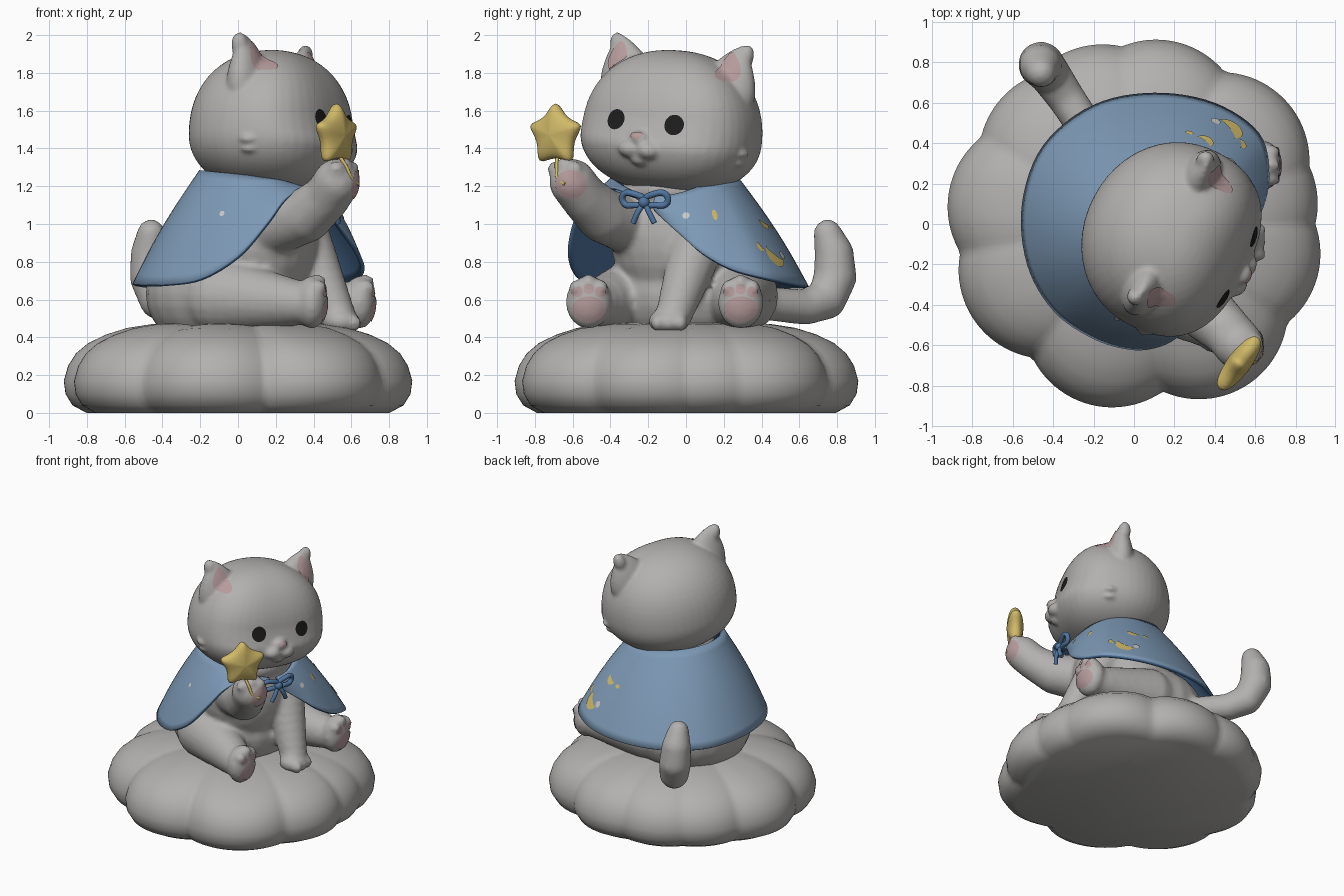
import bpy, bmesh, math
from math import sin, cos, pi, radians
from mathutils import Vector as V, Matrix as Mx
from mathutils.bvhtree import BVHTree

if "Cube" in bpy.data.objects:
    bpy.data.objects.remove(bpy.data.objects["Cube"])


def material(name, r, g, b):
    m = bpy.data.materials.new(name)
    m.diffuse_color = (r, g, b, 1)
    m.use_nodes = True
    m.node_tree.nodes["Principled BSDF"].inputs["Base Color"].default_value = m.diffuse_color
    return m


GREY = material("soft_grey", 0.45, 0.44, 0.43)
BLUE = material("cape_blue", 0.205, 0.32, 0.465)
DEEP = material("deep_blue", 0.08, 0.18, 0.35)
GOLD = material("gold", 0.64, 0.49, 0.14)
PINK = material("pink", 0.47, 0.33, 0.33)
BLACK = material("black", 0.012, 0.012, 0.012)
PALE = material("pale_spot", 0.58, 0.58, 0.58)


def finish(name, bm, *mats, angle=180):
    me = bpy.data.meshes.new(name)
    bm.to_mesh(me)
    bm.free()
    for m in mats:
        me.materials.append(m)
    for p in me.polygons:
        p.use_smooth = True
    if angle < 180:
        me.set_sharp_from_angle(angle=radians(angle))
    ob = bpy.data.objects.new(name, me)
    bpy.context.collection.objects.link(ob)
    return ob


def fuse(ob, voxel, steps):
    r = ob.modifiers.new("Fuse", 'REMESH')
    r.mode, r.voxel_size, r.use_smooth_shade = 'VOXEL', voxel, True
    s = ob.modifiers.new("Soften", 'SMOOTH')
    s.factor, s.iterations = 0.5, steps


def blob(bm, c, rad, mat=Mx(), shape=None, seg=24):
    """Ellipsoid, optionally reshaped by a function on the unit sphere."""
    vs = bmesh.ops.create_uvsphere(bm, u_segments=seg, v_segments=seg * 2 // 3, radius=1)['verts']
    for v in vs:
        p = shape(v.co) if shape else v.co
        v.co = mat @ (V(c) + V((p.x * rad[0], p.y * rad[1], p.z * rad[2])))


def limb(bm, pts):
    """Chain of spheres along (x, y, z, radius) points."""
    for a, b in zip(pts, pts[1:]):
        for k in range(9):
            q = [a[i] + (b[i] - a[i]) * k / 8 for i in range(4)]
            blob(bm, q[:3], [q[3]] * 3, seg=16)


def skin(bm, rows, closed):
    """Quads between rows of points."""
    g = [[bm.verts.new(p) for p in row] for row in rows]
    n = len(g[0])
    for a, b in zip(g, g[1:]):
        for i in range(n if closed else n - 1):
            j = (i + 1) % n
            bm.faces.new((a[i], b[i], b[j], a[j]))
    return g


def tube(name, pts, radius, mat, cyclic=False):
    cu = bpy.data.curves.new(name, 'CURVE')
    cu.dimensions, cu.bevel_depth, cu.bevel_resolution = '3D', radius, 3
    cu.use_fill_caps = True
    sp = cu.splines.new('BEZIER')
    sp.bezier_points.add(len(pts) - 1)
    for bp, p in zip(sp.bezier_points, pts):
        bp.co = p
        bp.handle_left_type = bp.handle_right_type = 'AUTO'
    sp.use_cyclic_u, sp.resolution_u = cyclic, 6
    cu.materials.append(mat)
    ob = bpy.data.objects.new(name, cu)
    bpy.context.collection.objects.link(ob)


# Cloud base: one lobed ring profile, creases fading to the middle
LOBES = [(77, .925), (36, .97), (12, .92), (-17, .945), (-53, .975), (-103, .92),
         (208, .925), (170, .93), (135, .905), (109, .915)]


def cloud_r(a):
    best = 0.7
    for deg, R in LOBES:
        d = a - radians(deg)
        q, c = 0.44, R - 0.44
        disc = q * q - (c * sin(d)) ** 2
        if cos(d) > 0 and disc > 0:
            best = max(best, c * cos(d) + math.sqrt(disc))
    return best


bm = bmesh.new()
rows = []
for s, z in [(.02, .48), (.3, .48), (.5, .47), (.64, .45), (.76, .415), (.86, .37), (.93, .315),
             (.975, .25), (1, .17), (.99, .1), (.95, .04), (.87, 0)]:
    row = []
    for k in range(180):
        a = 2 * pi * k / 180
        w = min(1, s * 1.1)
        R = cloud_r(a)
        r = s * (w * R + (1 - w) * .9)
        row.append((r * cos(a), r * sin(a), z * (1 - 0.6 * max(0, .92 - R) * s)))
    rows.append(row)
g = skin(bm, rows, True)
bm.faces.new(g[0])
bm.faces.new(g[-1][::-1])
finish("cloud_base", bm, GREY, angle=50)

# Body, legs, arms and tail fused into one soft form
bm = bmesh.new()
blob(bm, (-.05, .03, .63), (.44, .45, .34))
blob(bm, (.09, -.03, .93), (.34, .37, .40))
blob(bm, (.14, -.06, 1.18), (.28, .28, .14))
limb(bm, [(-.1, -.25, .62, .21), (.34, -.49, .58, .115)])
limb(bm, [(.12, .28, .62, .21), (.58, .29, .57, .115)])
limb(bm, [(.33, .08, .95, .155), (.52, -.06, .53, .1)])
blob(bm, (.545, -.09, .485), (.1, .11, .07))
limb(bm, [(.13, -.24, .98, .17), (.36, -.44, 1.045, .145), (.47, -.54, 1.14, .125), (.52, -.6, 1.22, .125)])
limb(bm, [(-.2, .42, .58, .09), (-.34, .63, .56, .095), (-.42, .745, .6, .105), (-.46, .79, .72, .115),
          (-.465, .785, .84, .105), (-.46, .75, .95, .075)])
for fx, fy in ((.39, -.515), (.645, .29)):
    blob(bm, (fx, fy, .585), (.085, .122, .14))
    for t in (-1, 0, 1):
        blob(bm, (fx + .03, fy + t * .065, .69 - abs(t) * .03), (.05, .04, .045), seg=12)
for t in (-1, 0, 1):
    blob(bm, (.61, -.09 + t * .06, .475), (.045, .038, .045), seg=12)
    blob(bm, (.56 + t * .04, -.64 + t * .05, 1.31 - abs(t) * .02), (.045, .045, .045), seg=12)
body = finish("body", bm, GREY)
fuse(body, .017, 6)

# Head with ears and muzzle, in its own turned frame (x forward, y side)
H = Mx.Translation((.19, -.07, 1.47)) @ Mx.Rotation(radians(-27), 4, 'Z') @ Mx.Rotation(radians(-5), 4, 'X')


def skull(p):
    e = 2.6 if p.x > 0 else 2.05
    h = (abs(p.x) ** e + abs(p.y) ** e) ** (1 / e)
    q = p / (h ** 2.2 + abs(p.z) ** 2.2) ** (1 / 2.2)
    front = .385 - .02 * max(-1, min(1, q.z * 6))
    return V((q.x * (front if q.x > 0 else .44), q.y * .48, q.z * (.45 if q.z > 0 else .31)))


def ear_shape(p):
    if p.z <= 0:
        return p
    r = max(1e-6, math.hypot(p.x, p.y))
    k = (1 - p.z ** 1.7) ** .9 / r if r > 1e-5 else 0
    return V((p.x * k, p.y * k, p.z))


bm = bmesh.new()
blob(bm, (0, 0, 0), (1, 1, 1), H, skull, 48)
for s in (-1, 1):
    E = H @ Mx.Translation((-.015, s * .295, .25)) @ Mx.Rotation(radians(-s * 15), 4, 'X')
    blob(bm, (0, 0, 0), (.1, .16, .27), E, ear_shape, 32)
    blob(bm, (-.015, s * .03, .21), (.045, .045, .07), E)
    blob(bm, (.375, s * .052, -.075), (.065, .07, .05), H)
    for z, y in ((-.06, .46), (-.11, .44)):
        blob(bm, (.08, s * y, z), (.05, .035, .022), H, seg=12)
blob(bm, (.35, 0, -.125), (.06, .055, .04), H)
blob(bm, (.385, 0, -.015), (.05, .055, .04), H)
head = finish("head", bm, GREY)
fuse(head, .013, 5)

# Cape lofted from neck ring to a hem that rises at the open front
HEM = [(.47, -.17, 1.07), (.56, -.05, .96), (.64, .08, .85), (.67, .25, .76), (.62, .45, .71), (.4, .6, .68),
       (.1, .65, .67), (-.2, .59, .67), (-.45, .39, .67), (-.555, .1, .68), (-.53, -.2, .68),
       (-.4, -.43, .68), (-.2, -.57, .71), (0, -.625, .83), (.15, -.6, 1.0), (.25, -.53, 1.13),
       (.36, -.4, 1.19), (.45, -.24, 1.12)]
P = [V(p) for p in HEM]
hem = []
for i in range(len(P) - 1):
    a, b, c, d = P[max(i - 1, 0)], P[i], P[i + 1], P[min(i + 2, len(P) - 1)]
    for k in range(6):
        t = k / 6
        hem.append(.5 * (2 * b + (c - a) * t + (2 * a - 5 * b + 4 * c - d) * t * t
                         + (3 * b - a - 3 * c + d) * t ** 3))
hem.append(P[-1])
rows = []
for r in range(13):
    t, row = r / 12, []
    for h in hem:
        a = math.atan2(h.y + .06, h.x - .13)
        out = V((cos(a), sin(a), 0))
        z = 1.25 - .1 * max(0, cos(a + .26)) ** 3 + .035 * max(0, -cos(a))
        neck = V((.13, -.06, z)) + out * .335
        row.append(neck.lerp(h, t) + out * .02 * sin(pi * t))
    rows.append(row)
bm = bmesh.new()
skin(bm, rows, False)
cape = finish("cape", bm, BLUE, DEEP)
so = cape.modifiers.new("Thickness", 'SOLIDIFY')
so.thickness, so.offset, so.material_offset, so.material_offset_rim = .022, -1, 1, 1

# Bow: two loops, two tails, a knot
B = Mx.Translation((.485, -.215, 1.115)) @ Mx.Rotation(radians(-20), 4, 'Z')
for s in (-1, 1):
    tube("bow_loop", [B @ V(p) for p in ((.01, 0, 0), (.02, s * .06, .045), (.01, s * .12, .04),
                                         (0, s * .12, -.005), (.01, s * .06, -.015))], .017, DEEP, True)
    tube("bow_tail", [B @ V(p) for p in ((.01, 0, 0), (.03, s * .03, -.05), (.025, s * .06, -.11))], .015, DEEP)
bm = bmesh.new()
blob(bm, (.02, 0, 0), (.03, .03, .03), B)
finish("bow_knot", bm, DEEP)

# Puffy star on a thin stem
S = Mx.Translation((.52, -.69, 1.47)) @ Mx(((.6, 0, .8, 0), (.8, 0, -.6, 0), (0, 1, 0, 0), (0, 0, 0, 1)))
bm = bmesh.new()
rows = []
for k, z in ((.02, .06), (.55, .052), (1, .028), (1, -.028), (.55, -.052), (.02, -.06)):
    rows.append([S @ V((k * R * cos(a), k * R * sin(a), z)) for R, a in
                 (((.215, .1)[i % 2], pi / 2 + i * pi / 5) for i in range(10))])
g = skin(bm, rows, True)
bm.faces.new(g[0])
bm.faces.new(g[-1][::-1])
bmesh.ops.recalc_face_normals(bm, faces=bm.faces)
star = finish("star", bm, GOLD)
star.modifiers.new("Round", 'SUBSURF').levels = 2
star.modifiers["Round"].render_levels = 2
tube("star_stem", [(.53, -.68, 1.37), (.575, -.685, 1.3), (.605, -.675, 1.235), (.635, -.64, 1.21)], .01, GOLD)

# Thin painted details laid onto the surfaces
bpy.context.view_layer.update()
deps = bpy.context.evaluated_depsgraph_get()
TREES = {o.name: BVHTree.FromObject(o, deps) for o in (body, head, cape)}


def disc(rx, ry, taper=0):
    return [[(rx * t * cos(a) * (1 - taper * sin(a)), ry * t * sin(a))
             for a in (2 * pi * k / 24 for k in range(25))] for t in (.001, .25, .5, .75, 1)]


def crescent(R, turn):
    ang = [radians(70 + 220 * k / 16) for k in range(17)]
    inner = [(R * (.25 * cos(a) + .75 * cos(ang[0])), R * sin(a)) for a in ang]
    outer = [(R * cos(a), R * sin(a)) for a in ang]
    c, s = cos(turn), sin(turn)
    return [[(x * c - y * s, x * s + y * c) for x, y in row] for row in (inner, outer)]


def decal(name, target, p, d, grid, mat):
    tree, p, d = TREES[target.name], V(p), V(d).normalized()
    u = V((0, 0, 1)).cross(d).normalized()
    v = d.cross(u)
    rows = []
    for row in grid:
        out = []
        for x, y in row:
            q = p + u * x + v * y
            hit, n, _, dist = tree.ray_cast(q + d * .12, -d, .25)
            if hit is None:
                hit, n, _, dist = tree.find_nearest(q)
            out.append(hit + n * .005)
        rows.append(out)
    bm = bmesh.new()
    skin(bm, rows, False)
    finish(name, bm, mat)


H3 = H.to_3x3()
for s in (-1, 1):
    decal("eye", head, H @ V((.34, s * .17 + .012, .068)), H3 @ V((1, s * .1, .1)), disc(.053, .055), BLACK)
    decal("inner_ear", head, H @ V((.06, s * .335, .39)), H3 @ V((1, s * .1, .1)), disc(.055, .082, .4), PINK)
decal("nose", head, H @ V((.43, 0, -.005)), H3 @ V((1, 0, .1)), disc(.032, .02, -.4), PINK)
for fx, fy in ((.47, -.515), (.725, .29)):
    decal("foot_pad", body, (fx, fy, .55), (1, 0, 0), disc(.088, .066), PINK)
    for t in (-1, 0, 1):
        decal("toe_pad", body, (fx, fy + t * .06, .655 - abs(t) * .015), (1, 0, 0), disc(.028, .028), PINK)
decal("paw_pad", body, (.62, -.61, 1.21), (1, -.1, 0), disc(.08, .075), PINK)

# Moons and spots on the cape
for x, y, z, grid, mat in [(.36, .42, 1.01, crescent(.042, 1.2), GOLD), (.5, .37, .865, crescent(.03, .6), GOLD),
                           (.44, .43, .815, crescent(.07, 1.0), GOLD), (.5, .14, 1.03, disc(.014, .032), GOLD),
                           (.52, 0, 1.03, disc(.019, .019), PALE), (.40, .5, .83, disc(.024, .024), PALE),
                           (.27, .44, .98, disc(.02, .014), GOLD), (-.08, -.46, 1.05, disc(.014, .016), PALE)]:
    decal("cape_spot", cape, (x, y, z), (x - .08, y, .2), grid, mat)
